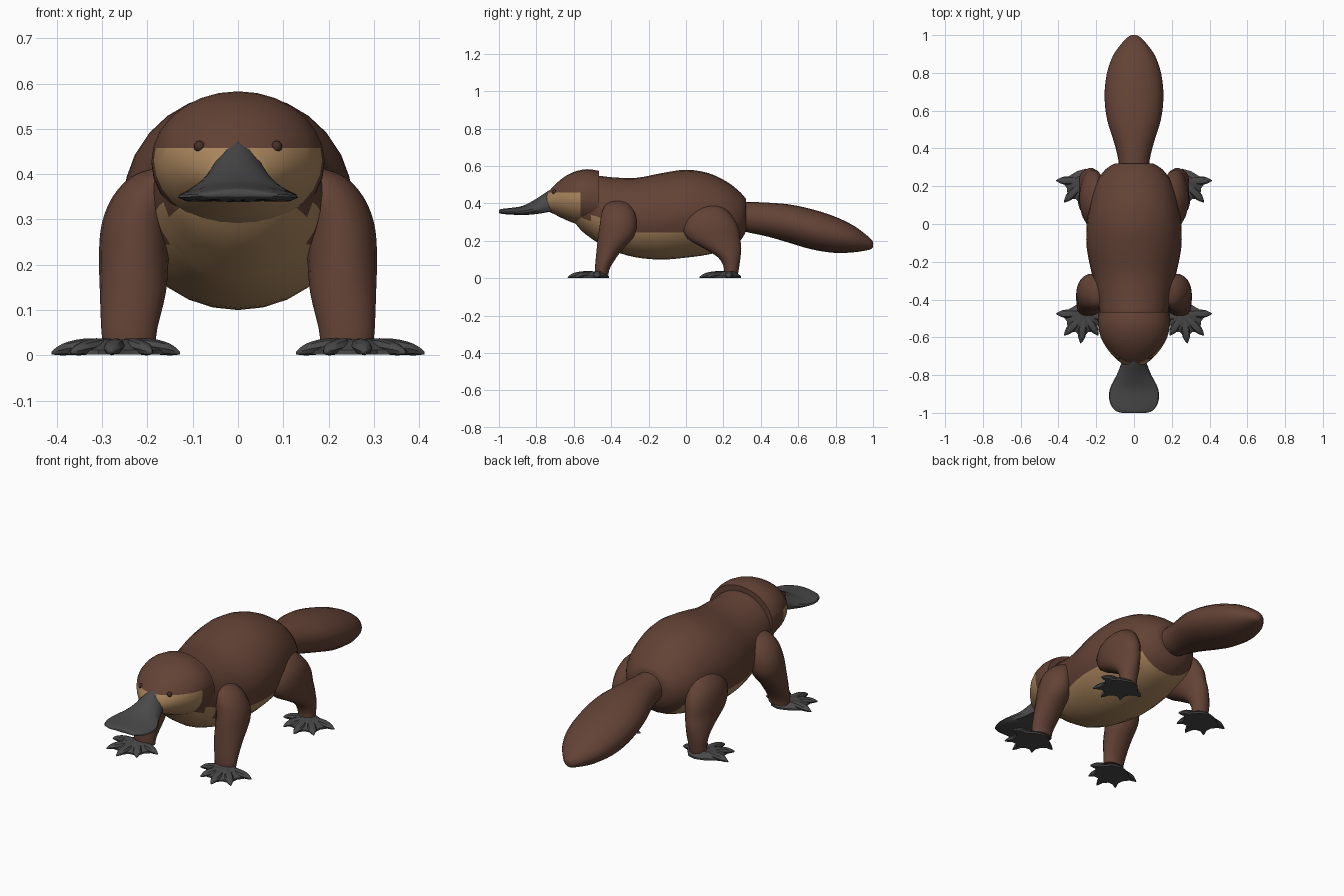
import bpy, bmesh, math
from mathutils import Vector

if "Cube" in bpy.data.objects:
    bpy.data.objects.remove(bpy.data.objects["Cube"])

X, Y, Z = Vector((1, 0, 0)), Vector((0, 1, 0)), Vector((0, 0, 1))


def material(name, rgb):
    m = bpy.data.materials.new(name)
    m.diffuse_color = (*rgb, 1)
    m.use_nodes = True
    m.node_tree.nodes["Principled BSDF"].inputs["Base Color"].default_value = m.diffuse_color
    return m


BROWN = material("brown_fur", (0.125, 0.055, 0.036))
TAN = material("tan_fur", (0.40, 0.235, 0.11))
GREY = material("grey_skin", (0.068, 0.066, 0.067))
DARK = material("dark_eye", (0.06, 0.028, 0.02))


def finish(name, bm, mats, rule=None, mirror=False, angle=40):
    bmesh.ops.recalc_face_normals(bm, faces=bm.faces[:])
    if rule:
        for f in bm.faces:
            f.material_index = int(rule(f.calc_center_median()))
    me = bpy.data.meshes.new(name)
    bm.to_mesh(me)
    bm.free()
    for m in mats:
        me.materials.append(m)
    me.shade_smooth()
    me.set_sharp_from_angle(angle=math.radians(angle))
    ob = bpy.data.objects.new(name, me)
    bpy.context.collection.objects.link(ob)
    if mirror:
        ob.modifiers.new("mirror", 'MIRROR').use_mirror_merge = False
    return ob


def smooth_rows(rows, steps):
    """Catmull-Rom resampling of the section table."""
    out = []
    for i in range(len(rows) - 1):
        a, b, c, d = (rows[max(0, min(len(rows) - 1, i + k))] for k in (-1, 0, 1, 2))
        for s in range(steps):
            t = s / steps
            out.append([0.5 * (2 * q + (r - p) * t + (2 * p - 5 * q + 4 * r - w) * t * t
                               + (3 * q - p - 3 * r + w) * t ** 3)
                        for p, q, r, w in zip(a, b, c, d)])
    return out + [list(rows[-1])]


def ellipse(n):
    return [(math.cos(2 * math.pi * k / n), math.sin(2 * math.pi * k / n)) for k in range(n)]


def loft(bm, rows, u, v, shape, steps=3):
    """Rows are centre x, y, z and the two radii along u and v."""
    rings = []
    for x, y, z, ru, rv in smooth_rows(rows, steps):
        rings.append([bm.verts.new(Vector((x, y, z)) + u * a * ru + v * b * rv)
                      for a, b in shape])
    n = len(shape)
    for r0, r1 in zip(rings, rings[1:]):
        for k in range(n):
            bm.faces.new((r0[k], r0[(k + 1) % n], r1[(k + 1) % n], r1[k]))
    for ring in (rings[0], rings[-1]):
        c = bm.verts.new(sum((p.co for p in ring), Vector()) / n)
        for k in range(n):
            bm.faces.new((ring[k], ring[(k + 1) % n], c))


def cut(bm, co, no):
    bmesh.ops.bisect_plane(bm, geom=bm.verts[:] + bm.edges[:] + bm.faces[:],
                           plane_co=co, plane_no=no)


def along_y(table):
    """Table of y, half width, bottom z, top z."""
    return [(0, y, (b + t) / 2, w, (t - b) / 2) for y, w, b, t in table]


# Body with a tan belly and chest
bm = bmesh.new()
loft(bm, along_y([(-0.61, 0.09, 0.32, 0.43), (-0.56, 0.145, 0.255, 0.50),
                  (-0.48, 0.178, 0.195, 0.545), (-0.40, 0.195, 0.15, 0.54),
                  (-0.27, 0.222, 0.112, 0.536), (-0.13, 0.25, 0.10, 0.562),
                  (0.0, 0.25, 0.11, 0.58), (0.12, 0.23, 0.127, 0.562),
                  (0.22, 0.20, 0.155, 0.515), (0.29, 0.15, 0.20, 0.46),
                  (0.32, 0.10, 0.25, 0.425)]), X, Z, ellipse(28))
cut(bm, (0, 0, 0.245), Z)
cut(bm, (0, -0.44, 0), Y)
cut(bm, (0, 0.25, 0), Y)
finish("body", bm, [BROWN, TAN],
       lambda c: (c.z < 0.245 and c.y < 0.25) or (c.y < -0.44 and c.z < 0.32))

# Head with tan cheeks and chin
bm = bmesh.new()
loft(bm, along_y([(-0.465, 0.188, 0.265, 0.574), (-0.53, 0.191, 0.275, 0.583),
                  (-0.60, 0.176, 0.295, 0.568), (-0.66, 0.142, 0.32, 0.535),
                  (-0.71, 0.10, 0.345, 0.49), (-0.745, 0.055, 0.36, 0.45)]),
     X, Z, ellipse(28))
cut(bm, (0, 0, 0.458), Z)
cut(bm, (0, 0, 0.33), Z)
cut(bm, (0, -0.565, 0), Y)
finish("head", bm, [BROWN, TAN],
       lambda c: c.z < 0.33 or (c.y < -0.565 and c.z < 0.458))

# Bill: ridged on top, flat underneath
bill_shape = [(1, -0.55), (0.97, -0.2), (0.72, 0.35), (0.36, 0.8), (0, 1),
              (-0.36, 0.8), (-0.72, 0.35), (-0.97, -0.2), (-1, -0.55),
              (-0.85, -0.95), (-0.4, -0.9), (0, -1), (0.4, -0.9), (0.85, -0.95)]
bm = bmesh.new()
loft(bm, along_y([(-0.70, 0.055, 0.36, 0.485), (-0.74, 0.068, 0.353, 0.465),
                  (-0.80, 0.092, 0.343, 0.425), (-0.87, 0.127, 0.338, 0.388),
                  (-0.93, 0.131, 0.34, 0.377), (-0.975, 0.112, 0.343, 0.372),
                  (-0.995, 0.085, 0.347, 0.368), (-1.0, 0.06, 0.351, 0.364)]),
     X, Z, bill_shape)
finish("bill", bm, [GREY])

# Tail: wide paddle drooping to the tip
bm = bmesh.new()
loft(bm, along_y([(0.27, 0.085, 0.26, 0.41), (0.34, 0.083, 0.243, 0.408),
                  (0.44, 0.108, 0.222, 0.404), (0.55, 0.142, 0.19, 0.395),
                  (0.67, 0.156, 0.155, 0.37), (0.79, 0.145, 0.136, 0.332),
                  (0.89, 0.112, 0.138, 0.285), (0.96, 0.062, 0.148, 0.235),
                  (0.99, 0.032, 0.156, 0.208), (1.0, 0.012, 0.168, 0.195)]),
     X, Z, ellipse(20))
finish("tail", bm, [BROWN])

# Eyes
bm = bmesh.new()
bmesh.ops.create_icosphere(bm, subdivisions=2, radius=0.013)
bmesh.ops.translate(bm, verts=bm.verts[:], vec=(0.085, -0.703, 0.461))
finish("eyes", bm, [DARK], mirror=True)

# Legs: horizontal slices from ankle to shoulder or hip
legs = {
    "front_legs": [(0.24, -0.45, 0.02, 0.058, 0.036), (0.24, -0.445, 0.06, 0.062, 0.042),
                   (0.232, -0.415, 0.14, 0.073, 0.065), (0.23, -0.375, 0.22, 0.077, 0.097),
                   (0.225, -0.362, 0.29, 0.076, 0.1), (0.205, -0.362, 0.35, 0.072, 0.09),
                   (0.18, -0.365, 0.395, 0.055, 0.065), (0.16, -0.365, 0.415, 0.02, 0.025)],
    "rear_legs": [(0.24, 0.24, 0.02, 0.046, 0.038), (0.24, 0.243, 0.06, 0.048, 0.042),
                  (0.235, 0.232, 0.11, 0.056, 0.06), (0.228, 0.195, 0.16, 0.063, 0.102),
                  (0.22, 0.15, 0.21, 0.07, 0.142), (0.215, 0.132, 0.27, 0.074, 0.15),
                  (0.205, 0.125, 0.33, 0.07, 0.125), (0.19, 0.125, 0.375, 0.05, 0.08),
                  (0.18, 0.125, 0.395, 0.02, 0.03)]}
for name, rows in legs.items():
    bm = bmesh.new()
    loft(bm, rows, X, Y, ellipse(18))
    finish(name, bm, [BROWN], mirror=True)

# Feet: webbed pad with five pointed toes
tips = [(0.412, -0.475), (0.37, -0.59), (0.282, -0.632), (0.19, -0.59), (0.128, -0.50)]
hub = Vector((0.262, -0.475, 0))
for name, dy in (("front_feet", 0.0), ("rear_feet", 0.705)):
    bm = bmesh.new()
    ends = [Vector((x, y, 0)) for x, y in tips]
    outline = [Vector((0.3, -0.425, 0))]
    for i, e in enumerate(ends):
        outline.append(hub.lerp(e, 0.82))
        if i < 4:
            outline.append(hub.lerp((e + ends[i + 1]) / 2, 0.72))
    outline += [Vector((0.21, -0.425, 0)), Vector((0.255, -0.412, 0))]
    rings = [[bm.verts.new(hub.lerp(p, s) + Z * z) for p in outline]
             for s, z in ((1, 0.003), (1, 0.012), (0.55, 0.036))]
    n = len(outline)
    for a, b in zip(rings, rings[1:]):
        for k in range(n):
            bm.faces.new((a[k], a[(k + 1) % n], b[(k + 1) % n], b[k]))
    bm.faces.new(rings[0])
    bm.faces.new(rings[-1])
    for e in ends:
        d = (e - hub).normalized()
        rows = [(*(hub.lerp(e, t) + Z * z), w, h) for t, z, w, h in
                ((0.2, 0.022, 0.02, 0.016), (0.5, 0.021, 0.022, 0.017),
                 (0.75, 0.016, 0.02, 0.015), (0.9, 0.011, 0.011, 0.01),
                 (1.0, 0.006, 0.002, 0.003))]
        loft(bm, rows, d.cross(Z), Z, ellipse(8), 2)
    bmesh.ops.translate(bm, verts=bm.verts[:], vec=(0, dy, 0))
    low = min(v.co.z for v in bm.verts)
    bmesh.ops.translate(bm, verts=bm.verts[:], vec=(0, 0, -low))
    finish(name, bm, [GREY], mirror=True)
